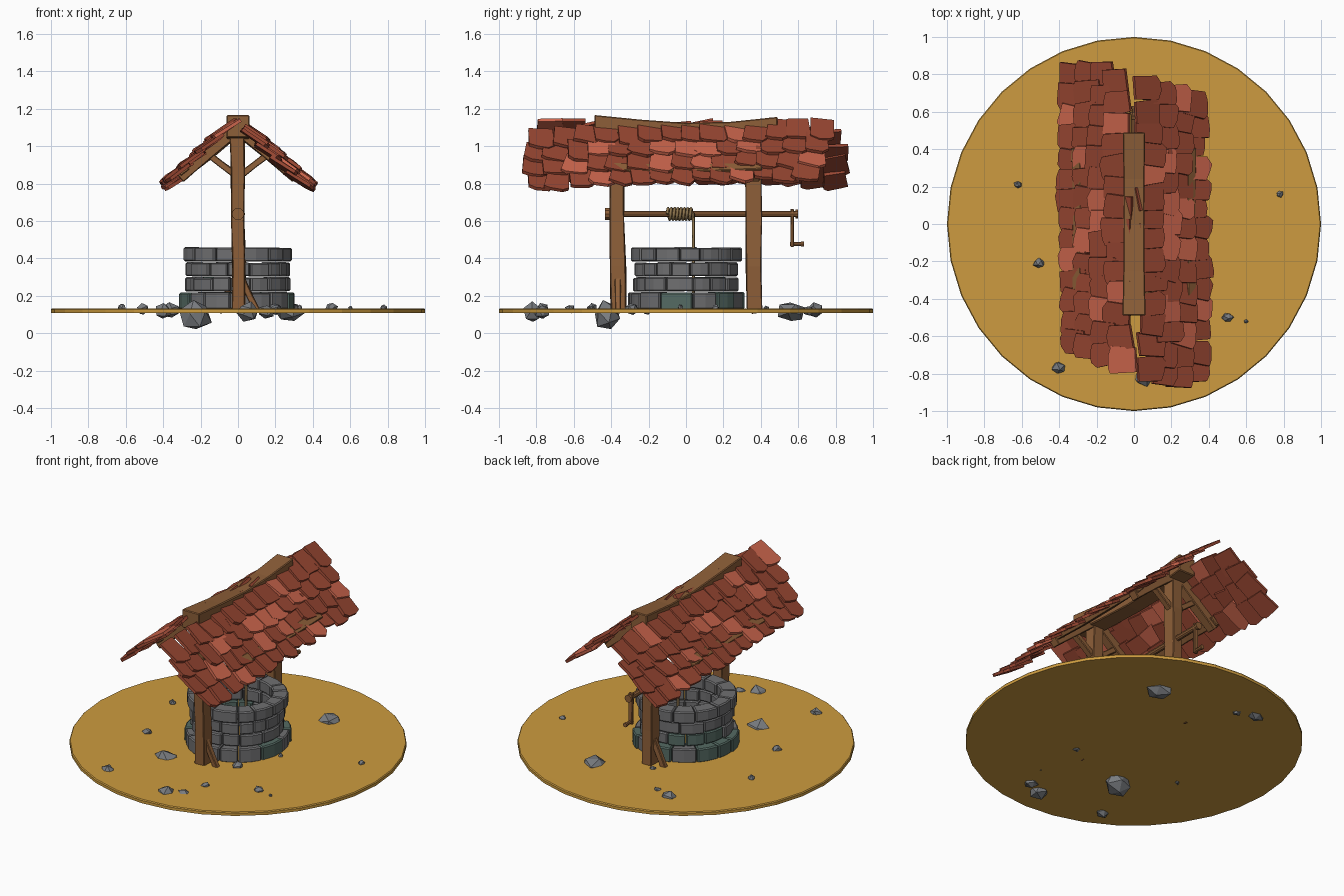
import bpy, bmesh, random
from math import sin, cos, pi, radians
from mathutils import Vector, Matrix

if "Cube" in bpy.data.objects:
    bpy.data.objects.remove(bpy.data.objects["Cube"])

random.seed(7)
R = random.uniform


def material(name, col):
    m = bpy.data.materials.new(name)
    m.diffuse_color = (*col, 1)
    m.use_nodes = True
    m.node_tree.nodes["Principled BSDF"].inputs["Base Color"].default_value = m.diffuse_color
    return m


SAND = material("sand", (0.61, 0.33, 0.05))
WOOD = material("wood", (0.27, 0.115, 0.04))
ROPE = material("rope", (0.26, 0.17, 0.07))
STONE = material("stone", (0.16, 0.16, 0.165))
MOSS = material("mossy_stone", (0.09, 0.145, 0.125))
ROCK = material("rock", (0.19, 0.20, 0.215))
TILE = material("tile", (0.33, 0.065, 0.033))
PALE = material("pale_tile", (0.62, 0.135, 0.075))


def finish(bm, name, mats, bevel=0):
    bmesh.ops.recalc_face_normals(bm, faces=bm.faces)
    me = bpy.data.meshes.new(name)
    bm.to_mesh(me)
    bm.free()
    ob = bpy.data.objects.new(name, me)
    bpy.context.collection.objects.link(ob)
    for m in mats:
        me.materials.append(m)
    if bevel:
        b = ob.modifiers.new("bevel", 'BEVEL')
        b.width, b.segments = bevel, 1
    return ob


def loft(bm, rings, mat=0):
    """Skin a list of equal-length point rings and cap both ends."""
    vs = [[bm.verts.new(p) for p in ring] for ring in rings]
    n = len(vs[0])
    faces = [bm.faces.new(vs[0][::-1]), bm.faces.new(vs[-1])]
    for a, b in zip(vs, vs[1:]):
        faces += [bm.faces.new((a[i], a[(i + 1) % n], b[(i + 1) % n], b[i])) for i in range(n)]
    for f in faces:
        f.material_index = mat


def beam(name, p, q, w, d, wobble=0.004, side=(1, 0, 0), cuts=2):
    """Rough-hewn timber from p to q; w is measured along 'side'."""
    p, q = Vector(p), Vector(q)
    t = (q - p).normalized()
    s = Vector(side)
    s = (s - t * s.dot(t)).normalized()
    n = t.cross(s)
    bm = bmesh.new()
    rings = []
    for i in range(cuts + 1):
        c = p.lerp(q, i / cuts) + s * R(-wobble, wobble) + n * R(-wobble, wobble)
        rings.append([c + s * a * (w / 2 + R(-wobble, wobble)) + n * b * (d / 2 + R(-wobble, wobble))
                      for a, b in ((-1, -1), (1, -1), (1, 1), (-1, 1))])
    loft(bm, rings)
    return finish(bm, name, [WOOD], 0.004)


def rod(name, y0, y1, r, z, sides=10):
    bm = bmesh.new()
    loft(bm, [[(r * cos(2 * pi * i / sides), y, z + r * sin(2 * pi * i / sides)) for i in range(sides)]
              for y in (y0, y1)])
    return finish(bm, name, [WOOD])


# Sandy ground disc
bm = bmesh.new()
loft(bm, [[(r * cos(pi * i / 16), r * sin(pi * i / 16), z) for i in range(32)]
          for r, z in ((1, 0.108), (1, 0.126), (0.995, 0.132))])
finish(bm, "ground_disc", [SAND])

# Well wall: four courses of uneven bricks
bm = bmesh.new()
courses = [(0.125, 0.222, 0.310), (0.222, 0.302, 0.278), (0.302, 0.382, 0.282), (0.382, 0.462, 0.295)]
for k, (z0, z1, ro) in enumerate(courses):
    widths = [R(0.7, 1.3) for _ in range(14)]
    total = sum(widths)
    a = R(0, 1)
    for w in widths:
        step = 2 * pi * w / total
        o, inn = ro + R(-0.008, 0.008), 0.205 + R(-0.006, 0.006)
        za, zb = z0 + R(0, 0.003), z1 - R(0.001, 0.007)
        rings = []
        for f in (0.015, 0.5, 0.985):
            t = a + step * f
            rings.append([(r * cos(t), r * sin(t), z) for r, z in ((inn, za), (o, za), (o, zb), (inn, zb))])
        loft(bm, rings, 1 if random.random() < (0.3, 0.12, 0.12, 0.0)[k] else 0)
        a += step
finish(bm, "well_wall", [STONE, MOSS], 0.007)

# Posts with foot braces, rafters and struts, one frame at each end
for tag, e in (("front", -1), ("back", 1)):
    y = e * 0.365
    beam(tag + "_post", (0.006, y, 0.11), (-0.004, y - 0.004, 1.09), 0.072, 0.082, cuts=4)
    beam(tag + "_foot_brace", (-e * 0.105, y, 0.11), (-e * 0.02, y, 0.29), 0.035, 0.03, 0.002)
    for side, s in (("left", -1), ("right", 1)):
        beam(f"{tag}_{side}_rafter", (0, y, 1.095), (s * 0.315, y, 0.835), 0.065, 0.06, 0.003)
        beam(f"{tag}_{side}_strut", (s * 0.015, y, 0.845), (s * 0.17, y, 0.965), 0.035, 0.04, 0.002)

# Eave purlins
for side, s in (("left", -1), ("right", 1)):
    beam(side + "_purlin", (s * 0.295, -0.405, 0.875), (s * 0.295, 0.405, 0.875), 0.06, 0.045, 0.004,
         side=(s * 0.76, 0, -0.65), cuts=3)

# Sagging ridge beam
bm = bmesh.new()
loft(bm, [[(-w, y, lo), (w, y, lo), (w, y, hi), (-w, y, hi)] for y, lo, hi, w in
          ((-0.49, 1.045, 1.166, 0.062), (-0.25, 1.03, 1.142, 0.057), (0.0, 1.02, 1.124, 0.055),
           (0.24, 1.025, 1.13, 0.056), (0.49, 1.045, 1.156, 0.06))])
finish(bm, "ridge_beam", [WOOD], 0.005)


# Roof tiles: ragged overlapping slabs, each slope turned half round from the other
def tile(bm, m, w, l, mat):
    h, th = w / 2, 0.009
    outline = [(-h * R(.85, 1), -l * R(.45, .5)), (h * R(.85, 1), -l * R(.45, .5)),
               (h * R(.95, 1.1), l * R(.30, .42)), (h * R(.4, .7), l * R(.47, .55)),
               (-h * R(.2, .7), l * R(.44, .54)), (-h * R(.95, 1.1), l * R(.32, .45))]
    loft(bm, [[m @ Vector((u, v, z)) for u, v in outline] for z in (-th, th)], mat)


PITCH = radians(42)
rows = [(-0.82, 0.78), (-0.86, 0.75), (-0.86, 0.72), (-0.84, 0.69)]
for side, sg in (("right", 1), ("left", -1)):
    bm = bmesh.new()
    down = Vector((cos(PITCH), 0, -sin(PITCH)))
    along = Vector((0, 1, 0))
    up = along.cross(down) * -1
    if up.z < 0:
        up = -up
    turn = Matrix.Rotation(0 if sg == 1 else pi, 4, 'Z')
    for r, (y0, y1) in enumerate(rows):
        n = 14
        pitch = (y1 - y0) / n
        for i in range(n):
            y = y0 + pitch * (i + 0.5) + R(-0.012, 0.012)
            s = 0.065 + r * 0.108 - 0.03 * y + R(-0.014, 0.014)
            lift = R(-0.004, 0.008) - (0.035 * max(0, -y - 0.45) / 0.4)
            c = Vector((0.04, y, 1.115)) + down * s + up * lift
            basis = Matrix((along, down, up)).transposed().to_4x4()
            tilt = Matrix.Rotation(radians(R(5, 11)), 4, 'X')
            roll = Matrix.Rotation(radians(R(2, 10)), 4, 'Y')
            yaw = Matrix.Rotation(radians(R(-9, 9)), 4, 'Z')
            m = turn @ Matrix.Translation(c) @ basis @ yaw @ tilt @ roll
            tile(bm, m, pitch * R(1.1, 1.3), R(0.155, 0.185), 1 if random.random() < 0.2 else 0)
    finish(bm, side + "_roof_tiles", [TILE, PALE])

# Winding roller, crank and handle
AX = 0.637
rod("roller", -0.42, 0.59, 0.018, AX)
rod("roller_front_end", -0.432, -0.408, 0.033, AX)
rod("roller_back_end", 0.585, 0.6, 0.024, AX)
beam("crank_arm", (0, 0.567, 0.665), (0, 0.567, 0.46), 0.03, 0.018, 0.001, cuts=1)
rod("crank_handle", 0.555, 0.625, 0.011, 0.477, 8)
rod("crank_handle_knob", 0.615, 0.632, 0.014, 0.477, 8)

# Rope: wound coils, then a hanging end
pts = []
turns, per = 8, 12
for i in range(turns * per + 1):
    a = 2 * pi * i / per
    pts.append((0.029 * cos(a), -0.1 + 0.14 * i / (turns * per), AX + 0.029 * sin(a)))
pts += [(0.029, 0.04, 0.5), (0.029, 0.04, 0.18)]
cu = bpy.data.curves.new("rope", 'CURVE')
cu.dimensions = '3D'
cu.bevel_depth, cu.bevel_resolution, cu.use_fill_caps = 0.0085, 1, True
sp = cu.splines.new('POLY')
sp.points.add(len(pts) - 1)
for p, co in zip(sp.points, pts):
    p.co = (*co, 1)
cu.materials.append(ROPE)
bpy.context.collection.objects.link(bpy.data.objects.new("rope", cu))

# Scattered rocks: x, y, z, radius, half height
rocks = [(-.23, -.42, .09, .09, .088), (.27, .56, .112, .09, .06), (-.36, .69, .12, .055, .045),
         (-.25, .65, .12, .035, .03), (.05, -.82, .115, .065, .055), (.15, -.77, .115, .045, .04),
         (-.40, -.77, .12, .045, .045), (-.51, -.21, .13, .032, .035), (-.62, .21, .135, .025, .025),
         (.50, -.50, .135, .033, .03), (.60, -.52, .135, .013, .013), (.78, .16, .135, .022, .02),
         (.33, -.03, .135, .016, .02), (.2, -.29, .13, .04, .035), (-.06, .43, .13, .022, .02),
         (.2, -.62, .13, .03, .025)]
bm = bmesh.new()
for x, y, z, r, h in rocks:
    new = bmesh.ops.create_icosphere(bm, subdivisions=1, radius=1)["verts"]
    spin = Matrix.Rotation(R(0, 6), 3, 'Z') @ Matrix.Rotation(R(0, 6), 3, 'X')
    for v in new:
        p = spin @ v.co * R(0.8, 1.1)
        v.co = (x + p.x * r, y + p.y * r * 0.9, max(0, z + p.z * h))
finish(bm, "rocks", [ROCK])
